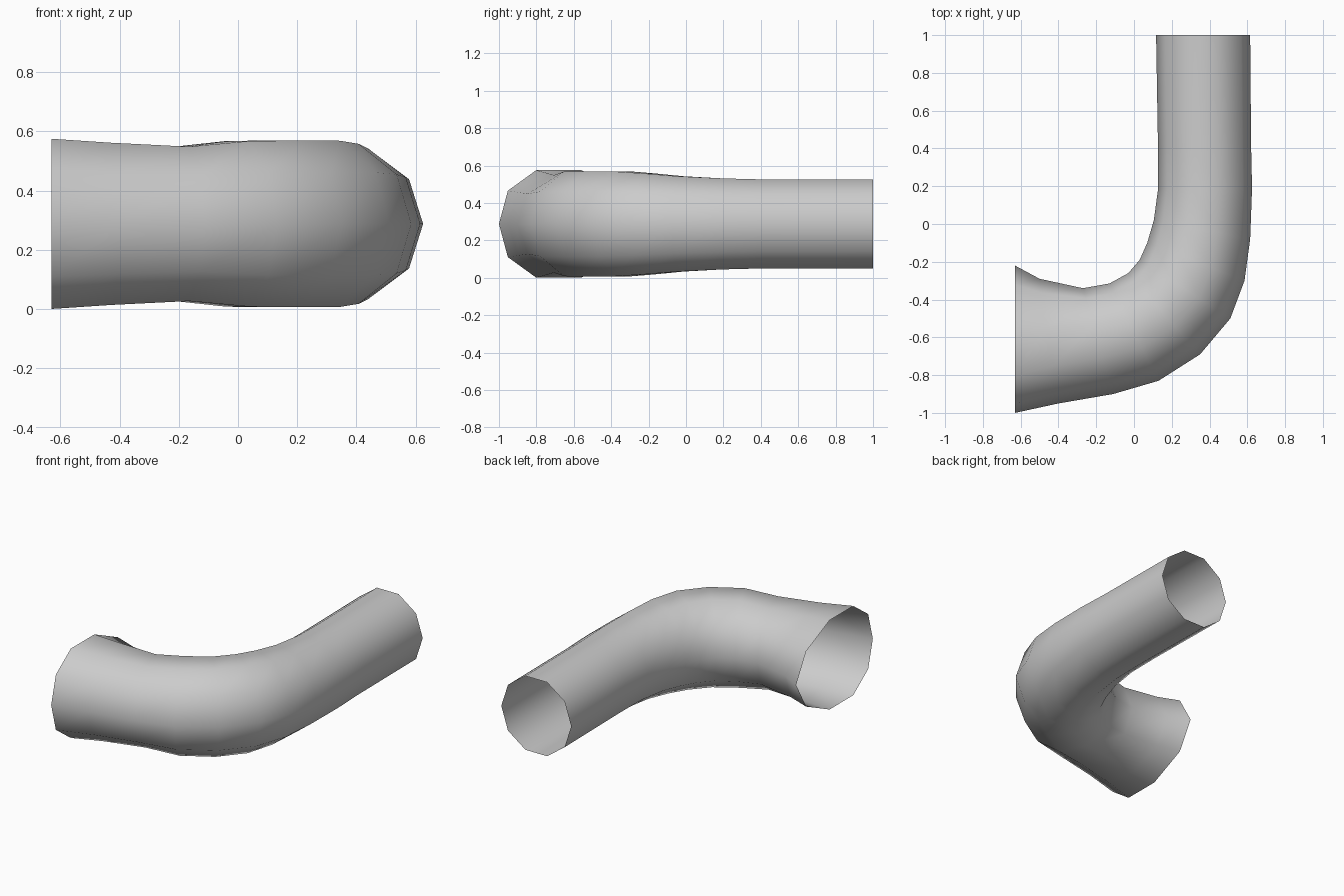
import bpy, bmesh, math

if "Cube" in bpy.data.objects:
    bpy.data.objects.remove(bpy.data.objects["Cube"])

SIDES = 10
ZC = 0.288
# Each ring: outer point (x, y), inner point (x, y), radius in z, skew towards the outer side
rings = [
    ((-0.63, -1.00), (-0.63, -0.22), 0.302, 0.10),
    ((-0.40, -0.95), (-0.50, -0.29), 0.288, 0.05),
    ((-0.11, -0.90), (-0.27, -0.34), 0.274, 0.0),
    ((0.13, -0.83), (-0.13, -0.315), 0.294, 0.0),
    ((0.35, -0.69), (-0.03, -0.26), 0.296, 0.0),
    ((0.51, -0.50), (0.03, -0.19), 0.295, 0.0),
    ((0.585, -0.30), (0.07, -0.10), 0.284, 0.0),
    ((0.615, -0.08), (0.105, 0.02), 0.268, 0.0),
    ((0.625, 0.19), (0.128, 0.19), 0.256, 0.0),
    ((0.62, 0.41), (0.127, 0.41), 0.25, 0.0),
    ((0.615, 1.00), (0.117, 1.00), 0.25, 0.0),
]

# Open-ended bent pipe, lofted from ring to ring
bm = bmesh.new()
loops = []
for (ox, oy), (ix, iy), r, skew in rings:
    loop = []
    for i in range(SIDES):
        a = math.tau * i / SIDES
        t = (1 - math.cos(a)) / 2 - skew * math.sin(a) ** 2
        loop.append(bm.verts.new((ox + (ix - ox) * t, oy + (iy - oy) * t,
                                  ZC + r * math.sin(a))))
    loops.append(loop)
for a, b in zip(loops, loops[1:]):
    for i in range(SIDES):
        j = (i + 1) % SIDES
        bm.faces.new((a[i], b[i], b[j], a[j])).smooth = True
bm.normal_update()

# Point the normals outwards
ref = max(bm.faces, key=lambda f: f.calc_center_median().z)
if ref.normal.z < 0:
    bmesh.ops.reverse_faces(bm, faces=bm.faces[:])

mesh = bpy.data.meshes.new("pipe_elbow")
bm.to_mesh(mesh)
bm.free()
bpy.context.collection.objects.link(bpy.data.objects.new("pipe_elbow", mesh))
